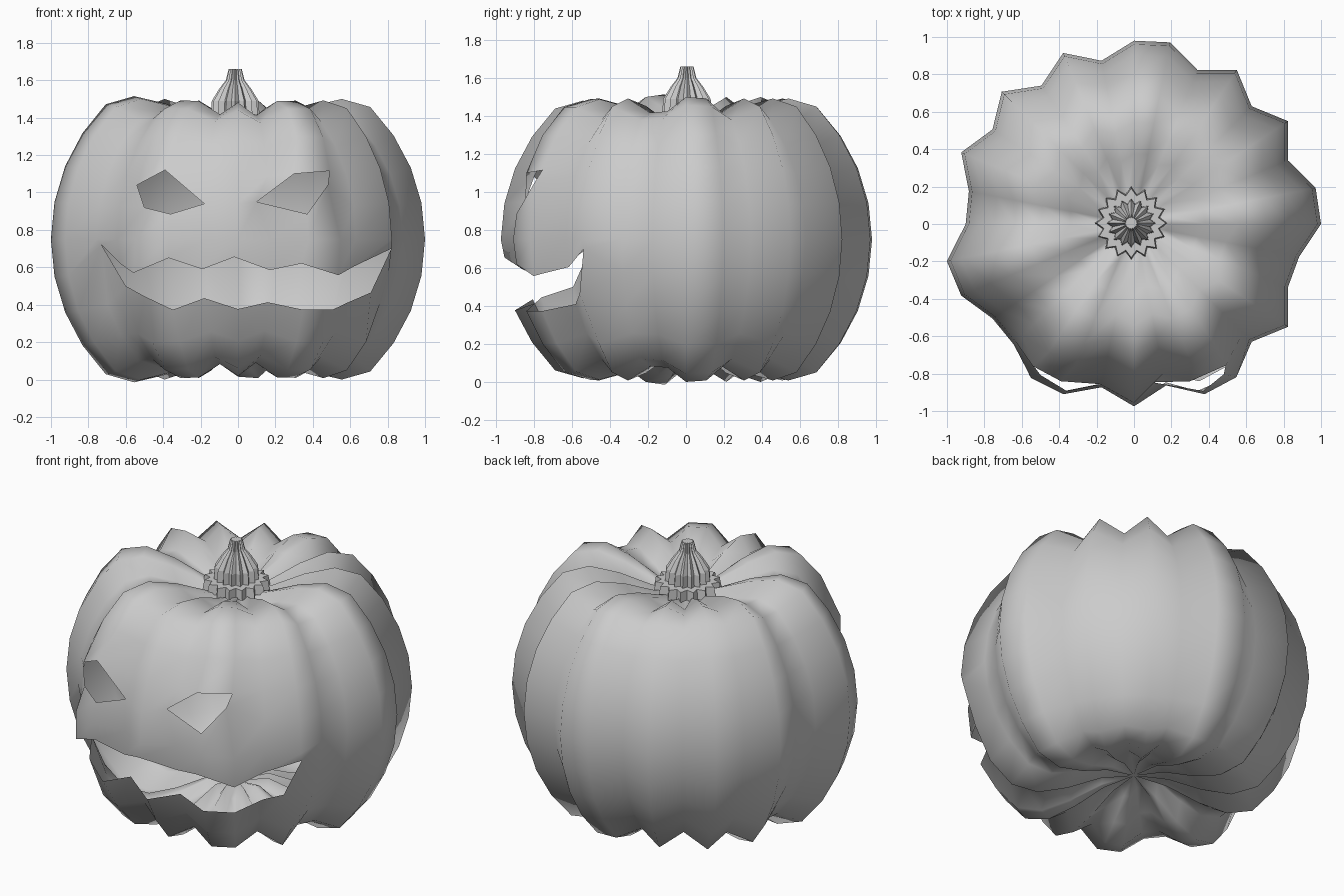
import bpy, bmesh
from math import sin, cos, pi
from mathutils import Vector

if "Cube" in bpy.data.objects:
    bpy.data.objects.remove(bpy.data.objects["Cube"])

N = 32
# Rib radius for each of the 32 meridians (counter-clockwise from +x)
RIB = [1.0, .99, .89, .99, .89, .99, .89, .99, .98, .89, .99, .89, 1.0, .91, 1.0, .9,
       .9, 1.02, 1.0, .91, .91, .99, .985, .89, .975, .88, .985, .985, .89, .99, .89, .9]


def direction(i):
    return Vector((cos(2 * pi * i / N), sin(2 * pi * i / N), 0))


def finish(bm, name, smooth):
    bmesh.ops.recalc_face_normals(bm, faces=bm.faces)
    for f in bm.faces:
        f.smooth = smooth
    me = bpy.data.meshes.new(name)
    bm.to_mesh(me)
    bm.free()
    ob = bpy.data.objects.new(name, me)
    bpy.context.collection.objects.link(ob)
    return ob


# Pumpkin shell: ribbed sphere with dimpled poles, rings numbered -7..7
DIMPLE = {5: .75, 6: .71, 7: .635}
bm = bmesh.new()
grid = {}
for r in range(-7, 8):
    a = r * pi / 16
    h = DIMPLE.get(abs(r), abs(sin(a))) * (1 if r > 0 else -1)
    for i in range(N):
        p = (direction(i) * cos(a) + Vector((0, 0, h))) * RIB[i]
        grid[i, r] = bm.verts.new(p + Vector((0, 0, .75)))

# Nudge points around the carved holes: (meridian, ring) -> x, z
NUDGE = {
    # mouth
    (19, -1): (-.73, .72), (20, -1): (-.63, .62), (21, -1): (-.56, .57),
    (22, -1): (-.37, .65), (23, -1): (-.19, .59), (24, -1): (-.02, .655),
    (25, -1): (.17, .585), (26, -1): (.34, .62), (28, -1): (.62, .605),
    (29, -1): (.82, .70), (29, -2): (.71, .465), (20, -2): (-.60, .50),
    (21, -2): (-.50, .445), (23, -2): (-.18, .435),
    # left eye
    (21, 2): (-.54, 1.04), (22, 2): (-.39, 1.12), (21, 1): (-.50, .92),
    (22, 1): (-.36, .885), (23, 1): (-.18, .94),
    # right eye
    (25, 1): (.10, .95), (26, 2): (.30, 1.10), (27, 2): (.49, 1.115),
    (27, 1): (.48, 1.04), (26, 1): (.37, .885),
}
for key, (x, z) in NUDGE.items():
    grid[key].co.x, grid[key].co.z = x, z
grid[29, -2].co.y = -.56

# Faces, leaving out eyes and mouth
holes = {(i, -2) for i in range(19, 29)} | {(21, 1), (22, 1), (25, 1), (26, 1)}
for r in range(-7, 7):
    for i in range(N):
        if (i, r) not in holes:
            j = (i + 1) % N
            bm.faces.new([grid[i, r], grid[j, r], grid[j, r + 1], grid[i, r + 1]])
# Half faces at the hole corners
for tri in (((19, -2), (20, -2), (19, -1)),
            ((22, 2), (23, 1), (23, 2)),
            ((25, 1), (26, 2), (25, 2))):
    bm.faces.new([grid[k] for k in tri])
# Close both poles
for r, z in ((-7, .15), (7, 1.34)):
    pole = bm.verts.new((0, 0, z))
    for i in range(N):
        bm.faces.new([grid[i, r], grid[(i + 1) % N, r], pole])
finish(bm, "pumpkin_shell", True)

# Stem: fluted, flared at the base
bm = bmesh.new()
rings = []
for rad, z in ((.195, 1.36), (.185, 1.42), (.13, 1.42), (.125, 1.49),
               (.085, 1.555), (.05, 1.60), (.035, 1.66)):
    ring = []
    for i in range(N):
        k = 1.0 if i % 2 == 0 else .8
        ring.append(bm.verts.new(direction(i) * rad * k + Vector((-.015, .005, z))))
    rings.append(ring)
for lo, hi in zip(rings, rings[1:]):
    for i in range(N):
        j = (i + 1) % N
        bm.faces.new([lo[i], lo[j], hi[j], hi[i]])
tip = bm.verts.new((-.015, .005, 1.66))
for i in range(N):
    bm.faces.new([rings[-1][i], rings[-1][(i + 1) % N], tip])
finish(bm, "stem", False)
